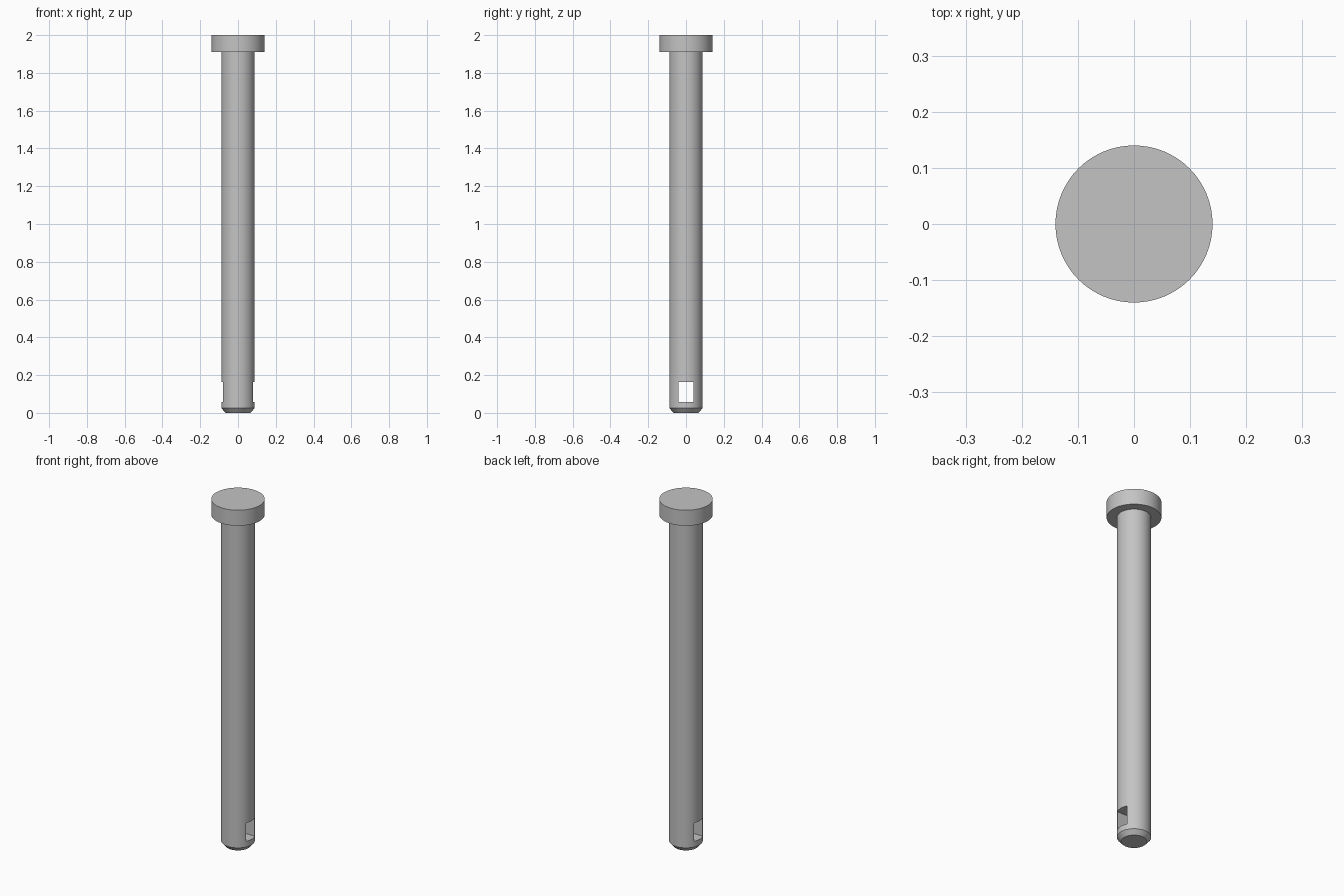
import bpy
import bmesh
import math

SIDES = 64

default = bpy.data.objects.get("Cube")
if default:
    bpy.data.objects.remove(default, do_unlink=True)

# Plain steel colour
steel = bpy.data.materials.new("steel_grey")
steel.use_nodes = True
colour = (0.55, 0.55, 0.55, 1)
steel.diffuse_color = colour
steel.node_tree.nodes["Principled BSDF"].inputs["Base Color"].default_value = colour


def turned_part(name, profile):
    """Solid of revolution from (radius, height) points, capped at both ends."""
    bm = bmesh.new()
    rings = []
    for radius, z in profile:
        angles = [2 * math.pi * i / SIDES for i in range(SIDES)]
        rings.append([bm.verts.new((radius * math.cos(a), radius * math.sin(a), z))
                      for a in angles])
    for low, high in zip(rings, rings[1:]):
        for i in range(SIDES):
            j = (i + 1) % SIDES
            bm.faces.new((low[i], low[j], high[j], high[i]))
    bm.faces.new(rings[0][::-1])
    bm.faces.new(rings[-1])
    mesh = bpy.data.meshes.new(name)
    bm.to_mesh(mesh)
    bm.free()
    mesh.materials.append(steel)
    obj = bpy.data.objects.new(name, mesh)
    bpy.context.collection.objects.link(obj)
    return obj


def activate(obj):
    bpy.ops.object.select_all(action="DESELECT")
    obj.select_set(True)
    bpy.context.view_layer.objects.active = obj


# Shaft with chamfered tip, and the wide flat head
shaft = turned_part("pin_shaft", [(0.066, 0), (0.088, 0.025), (0.088, 1.93)])
head = turned_part("pin_head", [(0.14, 1.91), (0.14, 2.0)])

# Rectangular slot running through the shaft from side to side
bpy.ops.mesh.primitive_cube_add(size=1, location=(0, 0, 0.111))
cutter = bpy.context.object
cutter.name = "slot_cutter"
cutter.scale = (0.4, 0.078, 0.106)
cutter.hide_render = True
cutter.data.materials.append(steel)
slot = shaft.modifiers.new("slot", "BOOLEAN")
slot.operation = "DIFFERENCE"
slot.solver = "EXACT"
slot.object = cutter
activate(shaft)
bpy.ops.object.modifier_apply(modifier=slot.name)
bpy.data.objects.remove(cutter, do_unlink=True)

# Smooth round walls, crisp edges
for part in (shaft, head):
    activate(part)
    bpy.ops.object.shade_smooth_by_angle(angle=math.radians(30))
